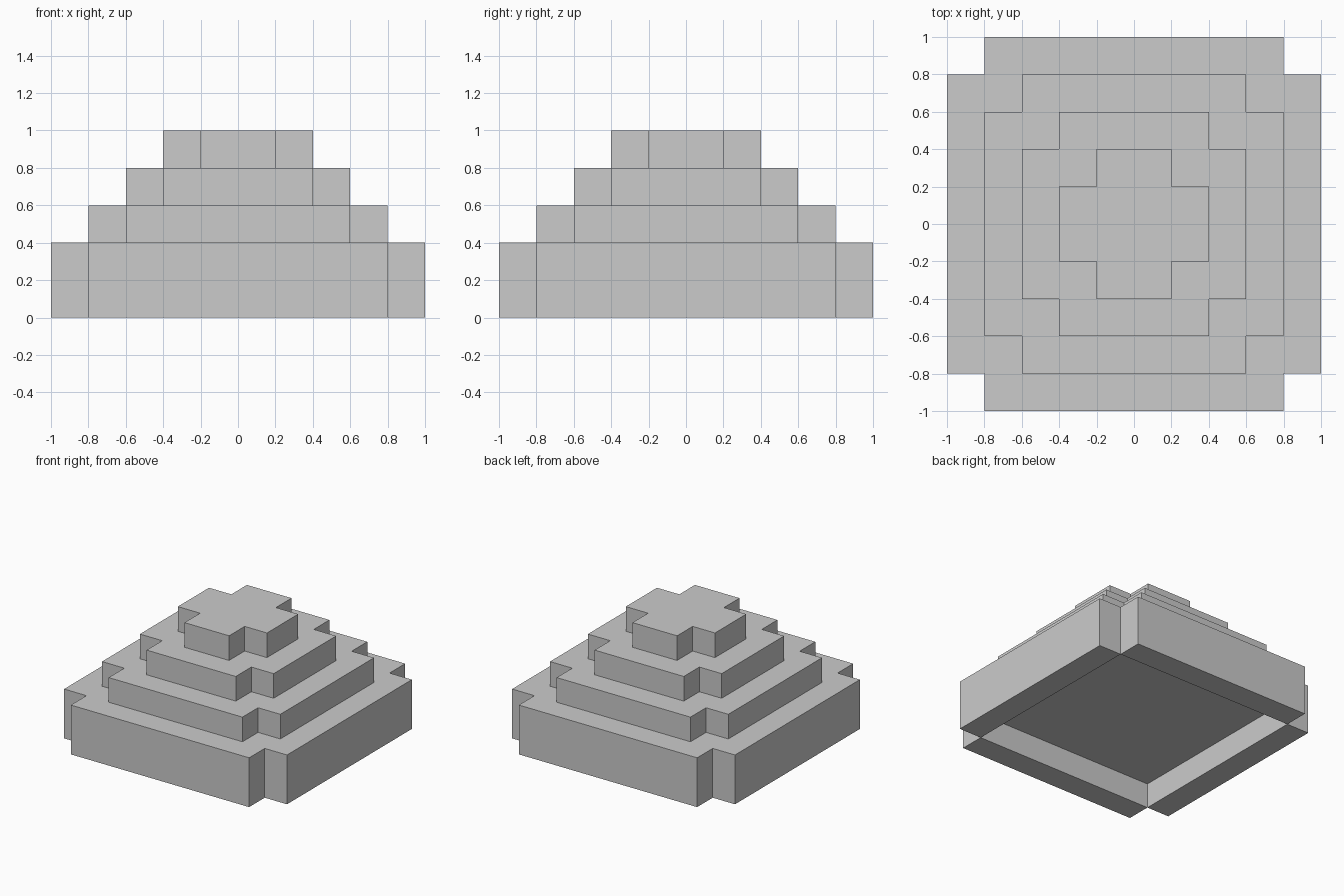
import bpy
import bmesh

if "Cube" in bpy.data.objects:
    bpy.data.objects.remove(bpy.data.objects["Cube"])

S = 0.2  # block size


def cross_loop(bm, r, z):
    """Twelve-point square with one-block notches at the corners."""
    side = [(r, -(r - S)), (r, r - S), (r - S, r - S)]
    verts = []
    for _ in range(4):
        verts += [bm.verts.new((x, y, z)) for x, y in side]
        side = [(-y, x) for x, y in side]
    return verts


def bridge(bm, a, b):
    n = len(a)
    for i in range(n):
        j = (i + 1) % n
        bm.faces.new((a[i], a[j], b[j], b[i]))


bm = bmesh.new()

# Stepped tiers: walls and treads, from the base up
base = cross_loop(bm, 1.0, 0.0)
last = base
for i, top in enumerate((0.4, 0.6, 0.8, 1.0)):
    r = 1.0 - i * S
    if i:
        tread = cross_loop(bm, r, top - S)
        bridge(bm, last, tread)
        last = tread
    rim = cross_loop(bm, r, top)
    bridge(bm, last, rim)
    last = rim
bm.faces.new(last)

# Underside: four foot strips around a square recess
corners = base[2::3]
for k in range(4):
    bm.faces.new((corners[k - 1], base[3 * k], base[3 * k + 1], corners[k]))
ceiling = [bm.verts.new((v.co.x, v.co.y, S)) for v in corners]
bridge(bm, corners, ceiling)
bm.faces.new(ceiling)

bmesh.ops.recalc_face_normals(bm, faces=bm.faces)
mesh = bpy.data.meshes.new("stepped_mound")
bm.to_mesh(mesh)
bm.free()
bpy.context.collection.objects.link(bpy.data.objects.new("stepped_mound", mesh))
